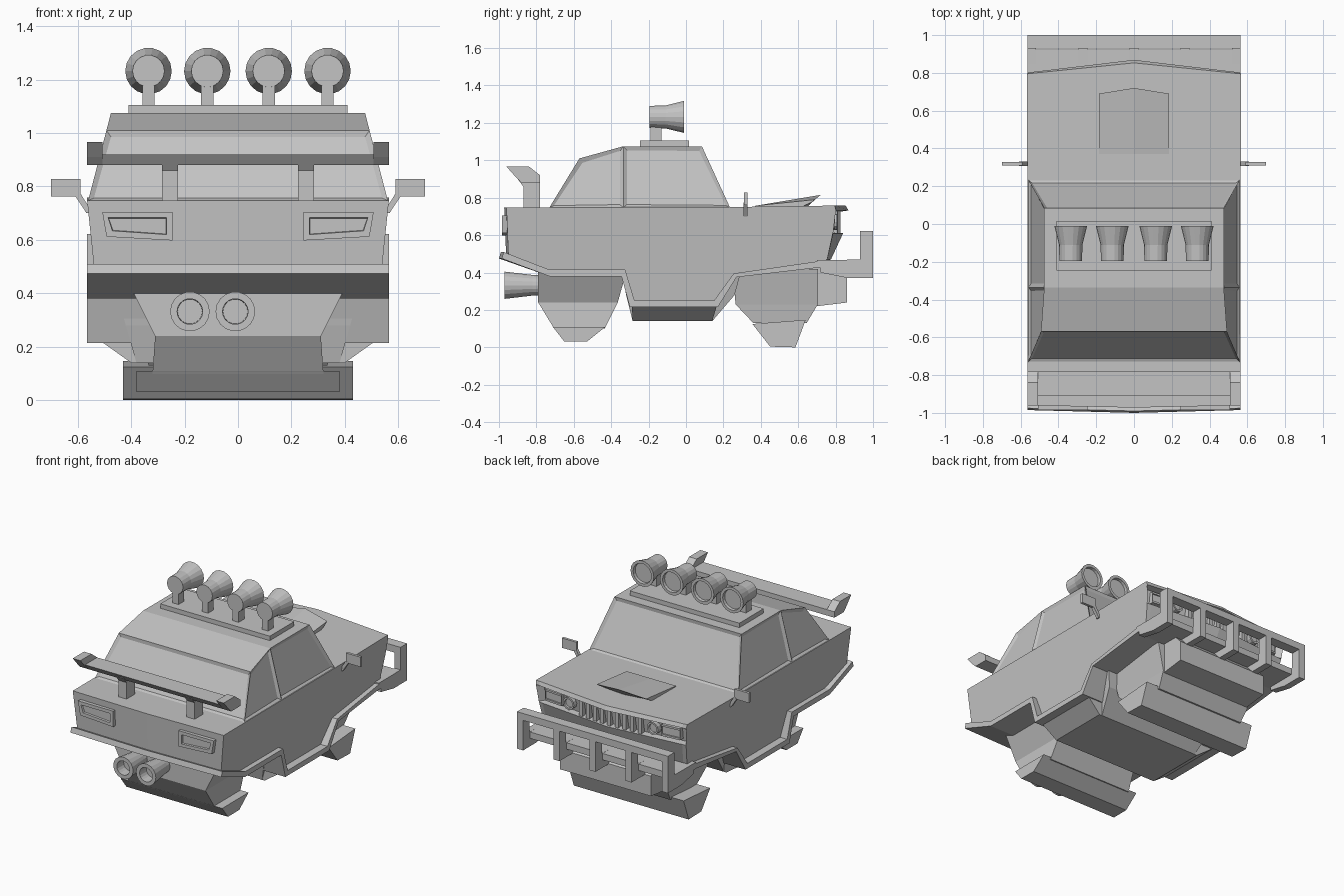
import bpy, bmesh, math

paint = bpy.data.materials.new("plain grey")
paint.diffuse_color = (0.55, 0.55, 0.55, 1)


def finish(name, bm):
    bmesh.ops.recalc_face_normals(bm, faces=bm.faces)
    me = bpy.data.meshes.new(name)
    bm.to_mesh(me)
    bm.free()
    me.materials.append(paint)
    ob = bpy.data.objects.new(name, me)
    bpy.context.collection.objects.link(ob)
    return ob


def loft_bm(sections):
    """Skin closed loops of equal length and cap both ends."""
    bm = bmesh.new()
    loops = [[bm.verts.new(p) for p in s] for s in sections]
    n = len(loops[0])
    for a, b in zip(loops, loops[1:]):
        for i in range(n):
            j = (i + 1) % n
            bm.faces.new((a[i], a[j], b[j], b[i]))
    bm.faces.new(loops[0])
    bm.faces.new(loops[-1])
    return bm


def loft(name, sections):
    return finish(name, loft_bm(sections))


def prism(name, profile, x0, x1):
    return loft(name, [[(x, y, z) for y, z in profile] for x in (x0, x1)])


def box(name, x0, x1, y0, y1, z0, z1):
    return prism(name, [(y0, z0), (y1, z0), (y1, z1), (y0, z1)], x0, x1)


def stack(name, levels):
    """Levels of (z, y0, y1, half width), top to bottom."""
    return loft(name, [[(-w, a, z), (w, a, z), (w, b, z), (-w, b, z)] for z, a, b, w in levels])


def lathe(name, x, z, rings, n=16):
    """Round part along y from (y, radius) rings."""
    return loft(name, [[(x + r * math.cos(2 * math.pi * i / n), y, z + r * math.sin(2 * math.pi * i / n))
                        for i in range(n)] for y, r in rings])


W = 0.565

# Lower body: side profile skinned across the width, front and rear bowed, grille recessed
# (y at the sides, z, shift of y at the centre, grille recess depth)
body_profile = [
    (-0.96, 0.748, -0.012, 0), (-0.95, 0.50, -0.012, 0), (-0.73, 0.40, 0, 0), (-0.33, 0.40, 0, 0),
    (-0.285, 0.235, 0, 0), (0.16, 0.235, 0, 0), (0.26, 0.385, 0, 0), (0.72, 0.45, 0, 0),
    (0.755, 0.47, 0.02, 0), (0.785, 0.61, 0.055, 0), (0.787, 0.615, 0.055, 0.045),
    (0.80, 0.725, 0.065, 0.045), (0.802, 0.732, 0.067, 0), (0.795, 0.758, 0.058, 0), (0.23, 0.75, 0, 0)]
sections = []
for u in (-1, -0.95, 0, 0.95, 1):
    c = 1 - abs(u)
    sections.append([(u * (W - 0.104 * (0.75 - z)), y + dy * c - (rec if abs(u) < 1 else 0), z)
                     for y, z, dy, rec in body_profile])
loft("lower_body", sections)

# Lower trim band following the arches and wrapping under the body
band = [(-0.975, 0.51), (-0.73, 0.415), (-0.325, 0.415), (-0.275, 0.25), (0.15, 0.25), (0.255, 0.395),
        (0.74, 0.465), (0.74, 0.43), (0.27, 0.375), (0.17, 0.215), (-0.30, 0.215), (-0.345, 0.38),
        (-0.73, 0.38), (-0.985, 0.475)]
loft("trim_band", [[(x, y - (0.015 if x == 0 and y < -0.9 else 0), z) for y, z in band] for x in (-W, 0, W)])

# Cabin with inset windows
cab = [(-0.73, 0.748), (-0.57, 1.01), (-0.335, 1.075), (0.085, 1.075), (0.235, 0.748), (-0.335, 0.748)]
bm = loft_bm([[(s * (0.56 - 0.26 * (z - 0.75)), y, z) for y, z in cab] for s in (-1, 1)])
caps = [f for f in bm.faces if len(f.verts) == 6]
for f in caps:
    top = [v for v in f.verts if abs(v.co.y + 0.335) < 1e-4]
    bmesh.utils.face_split(f, top[0], top[1])
bmesh.ops.recalc_face_normals(bm, faces=bm.faces)
panes = []
for f in bm.faces:
    f.normal_update()
    n, m = f.normal, f.calc_center_median()
    if abs(n.x) > 0.8 or (abs(n.y) > 0.7 and n.z > 0.1):
        panes.append(f)
bmesh.ops.inset_individual(bm, faces=panes, thickness=0.027, depth=-0.012)
finish("cabin", bm)

# Roof plate and four lamps
box("roof_plate", -0.41, 0.41, -0.245, 0.015, 1.07, 1.105)
for x in (-0.335, -0.115, 0.115, 0.335):
    box("lamp_stem", x - 0.023, x + 0.023, -0.19, -0.13, 1.10, 1.20)
    lathe("roof_lamp", x, 1.232, [(-0.195, 0.06), (-0.11, 0.062), (-0.01, 0.087), (-0.01, 0.068), (-0.03, 0.066)], 18)

# Rear wing with supports and end fins
prism("wing_blade", [(-0.91, 0.92), (-0.88, 0.88), (-0.78, 0.88), (-0.78, 0.92)], -W, W)
for s in (-1, 1):
    prism("wing_fin", [(-0.96, 0.967), (-0.84, 0.967), (-0.78, 0.92), (-0.78, 0.88), (-0.88, 0.88), (-0.91, 0.91)],
          s * 0.508, s * W)
    prism("wing_support", [(-0.90, 0.90), (-0.87, 0.86), (-0.87, 0.74), (-0.78, 0.74), (-0.78, 0.90)],
          s * 0.225, s * 0.285)

    # Tail light: tapered frame with recessed lens
    def frame(y, d):
        return [(s * (0.245 + d), y, 0.598 + d), (s * (0.492 - d), y, 0.612 + d),
                (s * (0.508 - d), y, 0.705 - d), (s * (0.245 + d), y, 0.705 - d)]
    loft("tail_light", [frame(-0.94, 0), frame(-0.985, 0), frame(-0.985, 0.022), frame(-0.972, 0.024)])

    # Side mirror and arm
    box("mirror", s * 0.59, s * 0.70, 0.31, 0.328, 0.762, 0.828)
    arm = [(0.545, 0.70), (0.567, 0.70), (0.593, 0.74), (0.61, 0.765), (0.59, 0.775), (0.575, 0.75), (0.555, 0.72)]
    loft("mirror_arm", [[(s * x, y, z) for x, z in arm] for y in (0.308, 0.33)])

    # Headlights in the grille recess
    lathe("round_headlight", s * 0.315, 0.67, [(0.74, 0.042), (0.808, 0.042), (0.808, 0.03), (0.795, 0.028)], 12)
    loft("square_headlight", [[(s * 0.375, y + 0.012, z0), (s * 0.505, y, z0), (s * 0.505, y, z1), (s * 0.375, y + 0.012, z1)]
                              for y, z0, z1 in ((0.73, 0.632, 0.71), (0.785, 0.632, 0.71),
                                                (0.785, 0.645, 0.697), (0.775, 0.645, 0.697))])

# Grille slats
for i in range(9):
    x = -0.22 + 0.055 * i
    y = 0.825 - 0.07 * abs(x)
    box("grille_slat", x - 0.013, x + 0.013, y - 0.06, y, 0.61, 0.73)

# Hood scoop: crowned wedge with a pointed nose
loft("hood_scoop", [[(x, 0.37, 0.745), (x, y - 0.07, 0.752), (x, y - 0.02, zt - 0.015), (x, y, zt), (x, 0.37, 0.757)]
                    for x, y, zt in ((-0.185, 0.69, 0.79), (0, 0.72, 0.815), (0.185, 0.69, 0.79))])

# Front bull bar: top rail, shelf, and L-shaped posts
box("bull_bar_rail", -W, W, 0.93, 1.0, 0.575, 0.622)
box("bull_bar_shelf", -W, W, 0.70, 0.925, 0.425, 0.468)
for x in (-0.542, -0.27, 0, 0.27, 0.542):
    prism("bull_bar_post", [(1.0, 0.60), (1.0, 0.372), (0.86, 0.372), (0.72, 0.40), (0.72, 0.465),
                            (0.93, 0.47), (0.93, 0.60)], x - 0.023, x + 0.023)

# Underbody: front pan, centre tub, two axle housings with wide skids
prism("front_pan", [(0.66, 0.215), (0.862, 0.24), (0.862, 0.375), (0.80, 0.44), (0.66, 0.44)], -0.34, 0.34)
stack("centre_tub", [(0.24, -0.29, 0.17, 0.54), (0.14, -0.285, 0.14, 0.40)])
stack("centre_tunnel", [(0.39, -0.34, 0.29, 0.45), (0.28, -0.32, 0.26, 0.42), (0.14, -0.285, 0.14, 0.38)])
stack("rear_housing", [(0.40, -0.79, -0.32, 0.39), (0.24, -0.79, -0.365, 0.31), (0.10, -0.705, -0.435, 0.32)])
stack("front_housing", [(0.42, 0.25, 0.705, 0.39), (0.23, 0.265, 0.705, 0.35), (0.13, 0.36, 0.645, 0.335)])
prism("rear_skid", [(-0.712, 0.11), (-0.65, 0.03), (-0.53, 0.03), (-0.43, 0.11)], -0.38, 0.38)
prism("front_skid", [(0.355, 0.125), (0.45, 0.004), (0.585, 0.0), (0.64, 0.147)], -0.43, 0.43)

# Twin exhausts
for x in (-0.18, -0.01):
    lathe("exhaust", x, 0.332, [(-0.74, 0.052), (-0.82, 0.056), (-0.97, 0.074), (-0.97, 0.048), (-0.90, 0.046)], 18)
